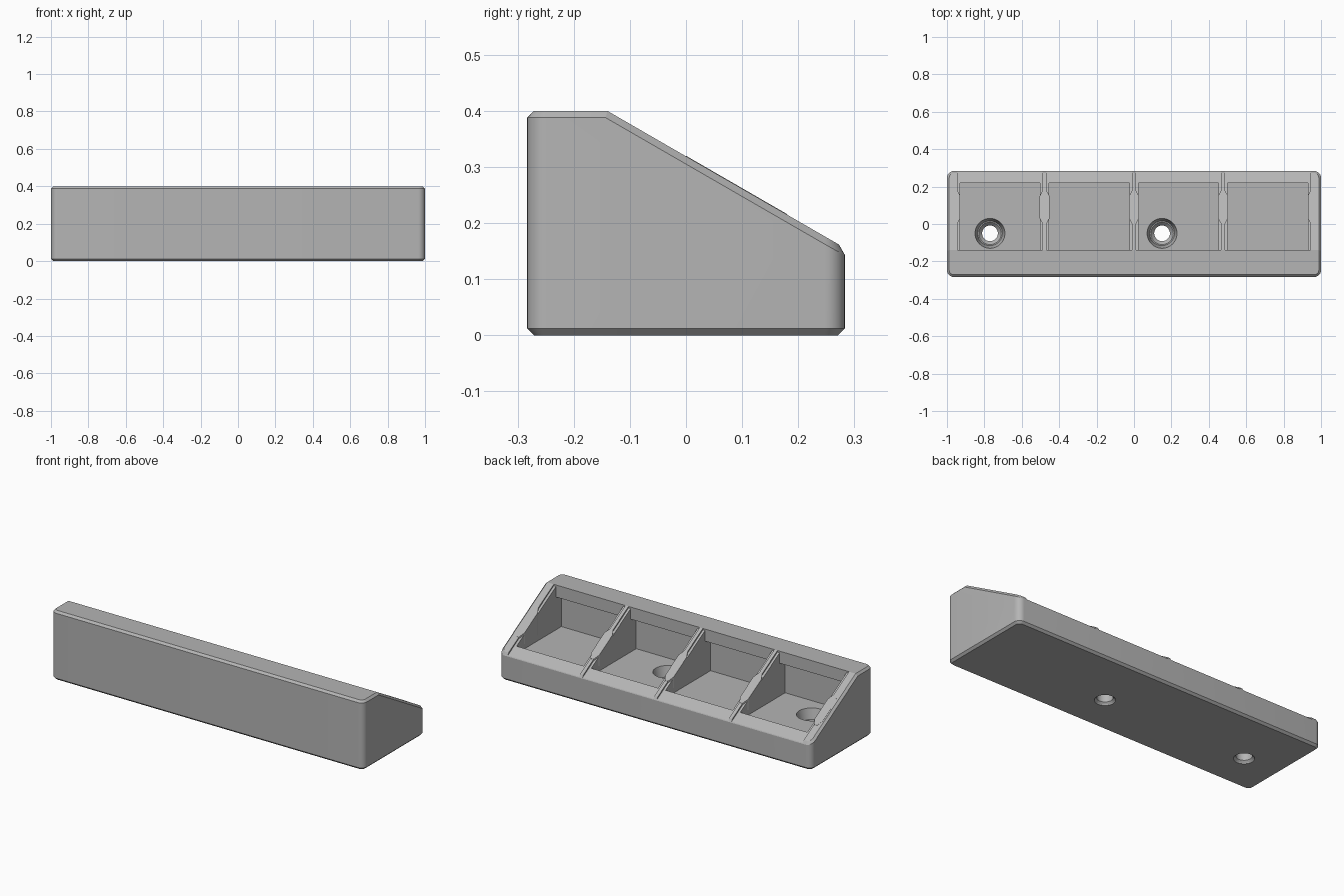
import bpy, bmesh, math

old = bpy.data.objects.get("Cube")
if old:
    bpy.data.objects.remove(old, do_unlink=True)

HALF_Y, HEIGHT, SLOPE_Y, FLOOR = 0.283, 0.4, -0.14, 0.14
DIVIDERS = (-0.955, -0.478, 0.0, 0.476, 0.955)


def slope(y):
    return HEIGHT - (y - SLOPE_Y) * math.tan(math.radians(30))


grey = bpy.data.materials.new("light grey plastic")
grey.use_nodes = True
grey.diffuse_color = (0.46, 0.46, 0.46, 1)
grey.node_tree.nodes["Principled BSDF"].inputs["Base Color"].default_value = grey.diffuse_color


def finish(name, bm):
    bmesh.ops.recalc_face_normals(bm, faces=bm.faces[:])
    mesh = bpy.data.meshes.new(name)
    bm.to_mesh(mesh)
    bm.free()
    mesh.materials.append(grey)
    obj = bpy.data.objects.new(name, mesh)
    bpy.context.collection.objects.link(obj)
    return obj


def prism(profile, x0, x1):
    """Extrude a (y, z) outline along x."""
    bm = bmesh.new()
    a = [bm.verts.new((x0, y, z)) for y, z in profile]
    b = [bm.verts.new((x1, y, z)) for y, z in profile]
    bm.faces.new(a)
    bm.faces.new(b[::-1])
    n = len(profile)
    for i in range(n):
        j = (i + 1) % n
        bm.faces.new((a[i], b[i], b[j], a[j]))
    bmesh.ops.recalc_face_normals(bm, faces=bm.faces[:])
    return bm


def lathe(profile, x, y, steps=40):
    """Spin an (r, z) outline into a closed plug."""
    bm = bmesh.new()
    rings = []
    for r, z in profile:
        rings.append([bm.verts.new((x + r * math.cos(math.tau * i / steps),
                                    y + r * math.sin(math.tau * i / steps), z))
                      for i in range(steps)])
    for lo, hi in zip(rings, rings[1:]):
        for i in range(steps):
            j = (i + 1) % steps
            bm.faces.new((lo[i], lo[j], hi[j], hi[i]))
    bm.faces.new(rings[0])
    bm.faces.new(rings[-1])
    return bm


def boolean(target, bm, operation="DIFFERENCE"):
    tool = finish("cutter", bm)
    tool.hide_render = True
    mod = target.modifiers.new("cut", "BOOLEAN")
    mod.operation, mod.solver, mod.object = operation, "EXACT", tool
    bpy.context.view_layer.objects.active = target
    bpy.ops.object.modifier_apply(modifier=mod.name)
    bpy.data.objects.remove(tool, do_unlink=True)


# Body: wedge with rounded upright corners and chamfered rims
bm = prism([(-HALF_Y, 0), (HALF_Y, 0), (HALF_Y, slope(HALF_Y)),
            (SLOPE_Y, HEIGHT), (-HALF_Y, HEIGHT)], -1, 1)
upright = [e for e in bm.edges
           if abs(e.verts[0].co.z - e.verts[1].co.z) > 0.1
           and abs(e.verts[0].co.y - e.verts[1].co.y) < 0.001]
bmesh.ops.bevel(bm, geom=upright, offset=0.036, segments=8, profile=0.5, affect="EDGES")
bm.normal_update()
rim = [e for e in bm.edges
       if sum(abs(f.normal.z) < 0.05 for f in e.link_faces) == 1]
bmesh.ops.bevel(bm, geom=rim, offset=0.012, segments=1, affect="EDGES")
body = finish("tray_body", bm)

# Four compartments with an undercut front wall and a shallow recess on the slope
drop = 0.009
for left, right in zip(DIVIDERS, DIVIDERS[1:]):
    x0, x1 = left + 0.024, right - 0.024
    boolean(body, prism([(-0.19, FLOOR), (0.22, FLOOR), (0.22, 0.5), (SLOPE_Y, 0.5),
                         (SLOPE_Y, 0.33), (-0.19, 0.33)], x0, x1))
    boolean(body, prism([(SLOPE_Y, slope(SLOPE_Y) - drop), (0.32, slope(0.32) - drop),
                         (0.32, 0.5), (SLOPE_Y, 0.5)], left + 0.01, right - 0.01))

# Stepped screw holes
for x in (-0.77, 0.15):
    boolean(body, lathe([(0.058, -0.01), (0.052, 0.004), (0.042, 0.014), (0.042, 0.06),
                         (0.06, 0.08), (0.066, 0.08), (0.08, FLOOR), (0.08, FLOOR + 0.02)],
                        x, -0.05))

# Widened grips on the dividers and end walls
for number, x in enumerate(DIVIDERS):
    bm = bmesh.new()
    outline = [(-0.01, 0.0), (0.01, 0.0), (0.026, 0.03), (0.026, 0.15),
               (0.01, 0.18), (-0.01, 0.18), (-0.026, 0.15), (-0.026, 0.03)]
    low = [bm.verts.new((x + dx, y, FLOOR + 0.03)) for dx, y in outline]
    top = [bm.verts.new((x + dx, y, slope(y) + 0.001)) for dx, y in outline]
    bm.faces.new(low)
    bm.faces.new(top)
    for i in range(len(outline)):
        j = (i + 1) % len(outline)
        bm.faces.new((low[i], low[j], top[j], top[i]))
    finish("divider_grip_%d" % (number + 1), bm)

# Smooth the rounded corners and holes, keep chamfers crisp
bpy.ops.object.select_all(action="DESELECT")
body.select_set(True)
bpy.context.view_layer.objects.active = body
bpy.ops.object.shade_smooth_by_angle(angle=math.radians(20))
